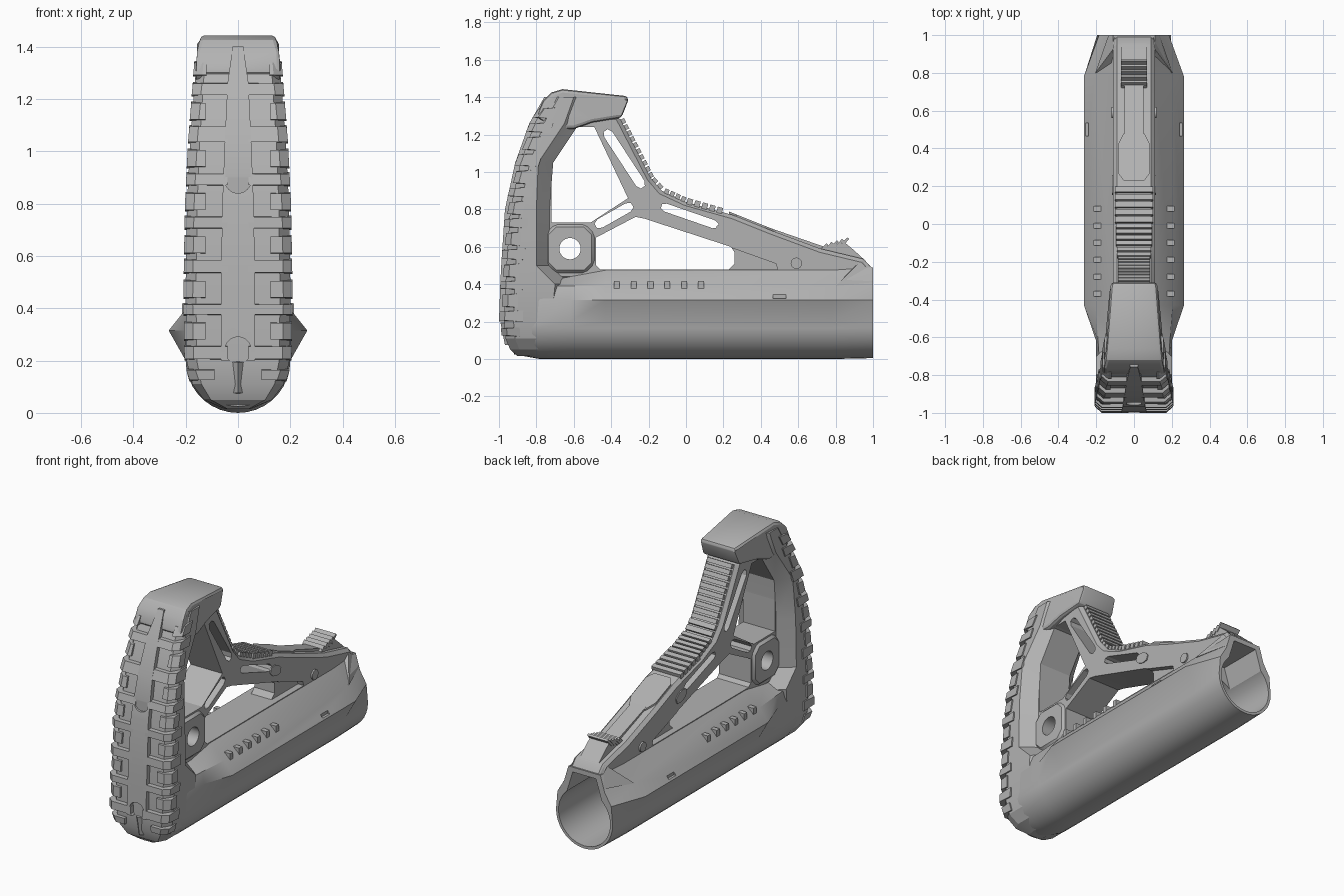
import bpy, bmesh, math
from mathutils import Matrix, Vector

if "Cube" in bpy.data.objects:
    bpy.data.objects.remove(bpy.data.objects["Cube"])

grey = bpy.data.materials.new("matte_grey")
grey.use_nodes = True
grey.diffuse_color = (0.45, 0.45, 0.45, 1)
grey.node_tree.nodes["Principled BSDF"].inputs["Base Color"].default_value = (0.45, 0.45, 0.45, 1)


def finish(name, bm):
    bmesh.ops.recalc_face_normals(bm, faces=bm.faces)
    me = bpy.data.meshes.new(name)
    bm.to_mesh(me)
    bm.free()
    me.materials.append(grey)
    ob = bpy.data.objects.new(name, me)
    bpy.context.collection.objects.link(ob)
    return ob


def loft(name, rings):
    bm = bmesh.new()
    rows = [[bm.verts.new(p) for p in ring] for ring in rings]
    n = len(rows[0])
    for a, b in zip(rows, rows[1:]):
        for i in range(n):
            bm.faces.new((a[i], a[(i + 1) % n], b[(i + 1) % n], b[i]))
    bm.faces.new(rows[0])
    bm.faces.new(rows[-1])
    return finish(name, bm)


def prism(name, profile, half, centre=0):
    """Side profile in (y, z) extruded sideways."""
    return loft(name, [[(centre + s * half, y, z) for y, z in profile] for s in (-1, 1)])


def boxes(name, items):
    """Many boxes in one object: (centre, size, tilt about x)."""
    bm = bmesh.new()
    for c, size, tilt in items:
        m = Matrix.Translation(c) @ Matrix.Rotation(tilt, 4, 'X') @ Matrix.Diagonal((*size, 1))
        bmesh.ops.create_cube(bm, size=1, matrix=m)
    return finish(name, bm)


def cylinder(name, centre, r, depth, axis):
    bm = bmesh.new()
    rot = Matrix.Rotation(math.pi / 2, 4, 'Y' if axis == 'X' else 'X')
    bmesh.ops.create_cone(bm, cap_ends=True, segments=40, radius1=r, radius2=r, depth=depth,
                          matrix=Matrix.Translation(centre) @ rot)
    return finish(name, bm)


def apply(ob, kind, **settings):
    mod = ob.modifiers.new(kind, kind)
    for k, v in settings.items():
        setattr(mod, k, v)
    bpy.context.view_layer.objects.active = ob
    bpy.ops.object.modifier_apply(modifier=mod.name)


def bevel(ob, width, segments=1):
    apply(ob, 'BEVEL', width=width, segments=segments, limit_method='ANGLE', angle_limit=0.6)


def cut(ob, *cutters):
    for c in cutters:
        apply(ob, 'BOOLEAN', operation='DIFFERENCE', object=c, solver='EXACT')


def slot(a, b, r):
    """Chamfered slot outline between two points."""
    a, b = Vector(a), Vector(b)
    d = (b - a).normalized() * r
    n = Vector((-d.y, d.x))
    return [a + n, a - d + n / 2, a - d - n / 2, a - n, b - n, b + d - n / 2, b + d + n / 2, b + n]


def octagon(y, z, r, c):
    return [(y + a, z + b) for a, b in ((-r, -c), (-c, -r), (c, -r), (r, -c), (r, c), (c, r), (-c, r), (-r, c))]


# Tube housing with flared shoulders
def housing_ring(y, r, w, shoulder, top):
    arc = [math.radians(-90 + 10 * i) for i in range(10)]
    half = [(r * math.cos(a), 0.2 + r * math.sin(a)) for a in arc]
    half[0] = (0, 0.2 - r)
    half += [(w, 0.315), (shoulder, 0.39), (0.11, top)]
    return [(x, y, z) for x, z in half] + [(-x, y, z) for x, z in half[:0:-1]]


housing = loft("tube_housing", [housing_ring(*s) for s in (
    (-0.92, 0.175, 0.16, 0.15, 0.4), (-0.78, 0.2, 0.2, 0.18, 0.41), (-0.62, 0.2, 0.2, 0.19, 0.44),
    (-0.43, 0.2, 0.265, 0.205, 0.475), (0.78, 0.2, 0.265, 0.205, 0.475), (1, 0.195, 0.185, 0.14, 0.49))])

# Skeleton frame: spine, rail and strut left between the windows
frame = prism("skeleton_frame", [
    (-0.8, 0.42), (1, 0.42), (1, 0.48), (0.95, 0.535), (0.72, 0.59), (0.45, 0.69), (0.25, 0.77),
    (0, 0.84), (-0.13, 0.9), (-0.19, 0.97), (-0.36, 1.3), (-0.66, 1.3), (-0.8, 1.05)], 0.11)
bevel(frame, 0.02)
upper_window = [(-0.59, 1.24), (-0.49, 1.24), (-0.31, 0.86), (-0.51, 0.73), (-0.72, 0.73), (-0.72, 1.04)]
lower_window = [(-0.48, 0.65), (-0.27, 0.76), (-0.22, 0.75), (0.24, 0.6), (0.26, 0.57), (0.26, 0.51),
                (0.23, 0.48), (-0.46, 0.48), (-0.48, 0.5)]
rail_pocket = [(0.2, 0.61), (0.48, 0.51), (0.49, 0.48), (0.2, 0.48)]
bore = cylinder("bore_cutter", (0, 0.3, 0.2), 0.178, 1.6, 'Y')
channel = loft("channel_cutter", [[(x, y, z) for x, z in ((-0.13, 0.3), (0.13, 0.3), (0.08, 0.46), (-0.08, 0.46))]
                                  for y in (0.72, 1.1)])
pivot = cylinder("pivot_cutter", (0, -0.62, 0.59), 0.057, 0.6, 'X')
cutters = [prism("window_cutter", p, 0.4) for p in (
    upper_window, lower_window, slot((-0.415, 1.2), (-0.245, 0.94), 0.026),
    slot((-0.11, 0.81), (0.15, 0.72), 0.022), slot((-0.46, 0.725), (-0.31, 0.81), 0.026))]
cutters += [prism("pocket_cutter", rail_pocket, 0.05, s * 0.12) for s in (-1, 1)]
cut(frame, *cutters, channel, pivot)
notches = boxes("notch_cutter", [((s * 0.262, 0.5, 0.335), (0.04, 0.07, 0.02), 0) for s in (-1, 1)])
cut(housing, bore, channel, notches)

# Sling mount block
mount = prism("sling_mount", octagon(-0.62, 0.59, 0.13, 0.08), 0.125)
bevel(mount, 0.015)
cut(mount, pivot)

# Butt column: rows of height, front, flank end, inner edge, half width
rows = [(0.015, -0.9, -0.74, -0.7, 0.05), (0.05, -0.94, -0.74, -0.7, 0.13), (0.11, -0.965, -0.74, -0.7, 0.175),
        (0.2, -0.972, -0.72, -0.65, 0.197), (0.4, -0.965, -0.7, -0.62, 0.2), (0.5, -0.96, -0.8, -0.73, 0.2),
        (0.8, -0.94, -0.8, -0.73, 0.195), (1.05, -0.885, -0.79, -0.71, 0.182), (1.26, -0.81, -0.65, -0.57, 0.165),
        (1.4, -0.73, -0.6, -0.56, 0.155)]
loft("butt_column", [[(w, f + 0.05, z), (w, m, z), (min(w, 0.11), b, z), (-min(w, 0.11), b, z), (-w, m, z),
                      (-w, f + 0.05, z), (-w * 0.8, f, z), (w * 0.8, f, z)] for z, f, m, b, w in rows])


def at(z, col):
    for a, b in zip(rows, rows[1:]):
        if z <= b[0]:
            return a[col] + (b[col] - a[col]) * (z - a[0]) / (b[0] - a[0])
    return rows[-1][col]


# Butt cap, narrowing toward its rear lip
cap = prism("butt_cap", [(-0.8, 1.3), (-0.765, 1.38), (-0.72, 1.425), (-0.66, 1.443), (-0.31, 1.405), (-0.31, 1.38),
                         (-0.345, 1.29), (-0.5, 1.265), (-0.6, 1.23), (-0.72, 1.23)], 0.165)
for v in cap.data.vertices:
    v.co.x *= 1 - 0.24 * max(0, v.co.y + 0.75) / 0.44
    v.co.x *= 0.93 if v.co.z > 1.4 else 1
bevel(cap, 0.018, 2)


# Tread pad: lugs that follow the front of the column
def lug(name, x0, x1, z0, z1, rise, deep=0.03):
    ring = []
    for z, inset in ((z0, 0.006), (z1, -0.006)):
        f = at(z, 1)
        outer = min(x1, at(z, 4) + 0.008)
        ring.append([(x0, f + deep, z), (outer, f + deep, z), (outer, f + 0.03 - rise, z + inset),
                     (min(outer, max(x0, outer - 0.035)), f - rise, z + inset), (x0, f - rise, z + inset)])
    loft(name, ring)
    loft(name + "_mirrored", [[(-x, y, z) for x, y, z in r] for r in ring])


pockets = [0.315, 0.475, 0.645, 0.81, 0.975, 1.155]
edges = [0.2] + pockets + [1.3]
strip = loft("tread_strip", [[(-w, at(z, 1) + 0.02, z), (w, at(z, 1) + 0.02, z), (w, at(z, 1) - 0.028, z),
                              (-w, at(z, 1) - 0.028, z)] for z, w in (
    (0.2, 0.065), (0.4, 0.065), (0.5, 0.065), (0.8, 0.06), (1.05, 0.05), (1.26, 0.04), (1.4, 0.02))])
cut(strip, *[cylinder("screw_cutter", (0, -1, z), 0.05, 0.11, 'Y') for z in (0.24, 0.89)])
for i, (a, b) in enumerate(zip(edges, edges[1:])):
    low = a + 0.055 if i else 0.2
    high = b - 0.055 if i < 6 else 1.265
    lug("tread_rib", 0.04, 0.3, low, high, 0.028, 0.1)
for z in pockets:
    lug("tread_block", 0.125, 0.3, z - 0.04, z + 0.035, 0.014, 0.07)
lug("tread_top_block", 0.12, 0.3, 1.285, 1.345, 0.025, 0.08)
lug("tread_bottom_rib", 0, 0.03, 0.07, 0.2, 0.02)
lug("tread_bottom_arc", 0.09, 0.3, 0.12, 0.17, 0.02, 0.08)


# Grip ridges across the spine
def ridges(name, a, b, count, half):
    tilt = math.atan2(b[1] - a[1], b[0] - a[0])
    step = math.dist(a, b) / count
    boxes(name, [((0, a[0] + (b[0] - a[0]) * (i + 0.5) / count, a[1] + (b[1] - a[1]) * (i + 0.5) / count),
                  (2 * half, step * 0.72, 0.036), tilt) for i in range(count)])


ridges("upper_grip_ridges", (-0.35, 1.285), (-0.185, 0.965), 10, 0.085)
ridges("bend_grip_ridges", (-0.185, 0.965), (-0.13, 0.905), 2, 0.09)
ridges("lower_grip_ridges", (-0.12, 0.898), (0, 0.845), 4, 0.095)
ridges("front_grip_ridges", (0, 0.845), (0.2, 0.788), 5, 0.1)

# Raised panel on the rail, following its slope
panel = [(-0.055, 0.23), (0.055, 0.23), (0.085, 0.27), (0.085, 0.42), (0.055, 0.48), (-0.055, 0.48), (-0.085, 0.42),
         (-0.085, 0.27)]
loft("rail_panel", [[(x, y, 0.875 - 0.4 * y + h) for x, y in panel] for h in (-0.04, 0.006)])
prism("rail_ridge", [(0.46, 0.66), (0.46, 0.697), (0.74, 0.6), (0.74, 0.56)], 0.05)

# Thumb rest with serrations
prism("thumb_rest", [(0.7, 0.57), (0.73, 0.6), (0.85, 0.622), (0.9, 0.58), (0.955, 0.53), (0.8, 0.53)], 0.066)
boxes("thumb_serrations", [((0, 0.735 + 0.028 * i, 0.592 + 0.008 * i), (0.14, 0.014, 0.06), -0.75)
                           for i in range(5)])

# Side details repeated left and right
for s, side in ((1, "left"), (-1, "right")):
    boxes(side + "_shoulder_teeth", [((s * 0.165, -0.37 + 0.09 * i, 0.395), (0.1, 0.03, 0.045), 0)
                                     for i in range(6)])
    cylinder(side + "_cross_pin", (s * 0.1, 0.59, 0.512), 0.03, 0.04, 'X')
    prism(side + "_rail_plate", slot((0.19, 0.688), (0.225, 0.676), 0.032), 0.004, s * 0.112)
    # Tapered rear gusset
    loft(side + "_rear_gusset", [[(s * 0.1, 0.8, 0.4), (s * 0.205, 0.8, 0.39), (s * 0.1, 0.94, 0.53)],
                                 [(s * 0.1, 1, 0.42), (s * 0.135, 1, 0.41), (s * 0.1, 1, 0.485)]])

# Remove cutters, then smooth only the gentle curves
for ob in list(bpy.data.objects):
    if "_cutter" in ob.name:
        bpy.data.objects.remove(ob)
bpy.ops.object.select_all(action='DESELECT')
for ob in bpy.context.collection.objects:
    if ob.type == 'MESH':
        ob.select_set(True)
        bpy.context.view_layer.objects.active = ob
bpy.ops.object.shade_smooth_by_angle(angle=math.radians(22))
